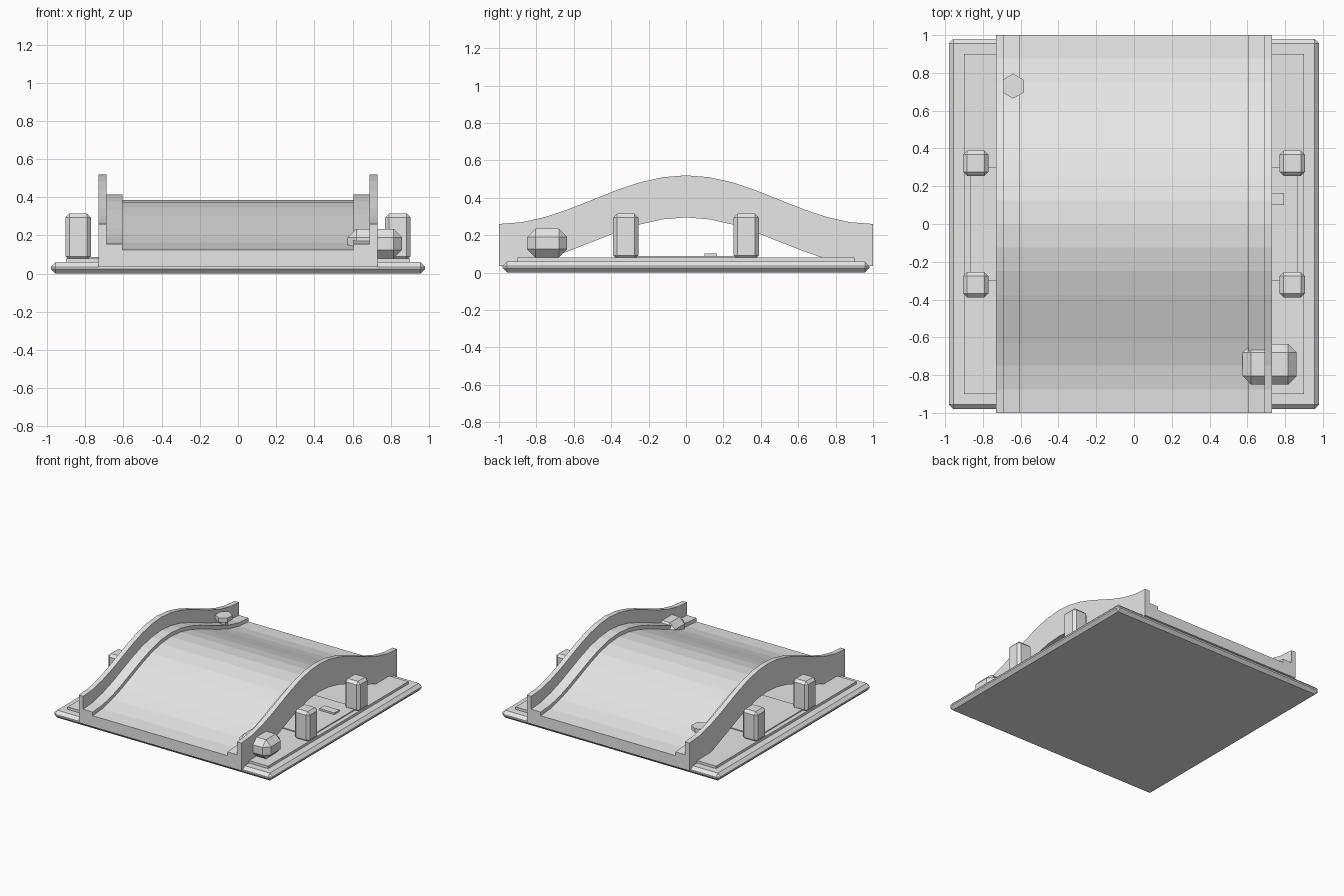
import bpy, bmesh
from math import cos, pi

cube = bpy.data.objects.get("Cube")
if cube:
    bpy.data.objects.remove(cube, do_unlink=True)

stone = bpy.data.materials.new("light_grey_stone")
stone.use_nodes = True
GREY = (0.8, 0.8, 0.8, 1)
stone.diffuse_color = GREY
stone.node_tree.nodes["Principled BSDF"].inputs["Base Color"].default_value = GREY


def finish(name, bm):
    bmesh.ops.recalc_face_normals(bm, faces=bm.faces)
    mesh = bpy.data.meshes.new(name)
    bm.to_mesh(mesh)
    bm.free()
    mesh.materials.append(stone)
    obj = bpy.data.objects.new(name, mesh)
    bpy.context.collection.objects.link(obj)
    return obj


def box(name, low, high, bevel=0):
    """Box between two corners, with optional chamfered edges."""
    bm = bmesh.new()
    bmesh.ops.create_cube(bm, size=1)
    for v in bm.verts:
        v.co = [(a + b) / 2 + c * (b - a) for a, b, c in zip(low, high, v.co)]
    if bevel:
        bmesh.ops.bevel(bm, geom=bm.edges[:], offset=bevel, segments=1,
                        affect='EDGES', profile=0.5)
    return finish(name, bm)


def rise(y):
    """Height of the bridge underside along its length."""
    return 0.165 + 0.13 * cos(pi * y)


# Base slab with two stepped plates
box("base_slab", (-0.98, -0.98, 0), (0.98, 0.98, 0.06), 0.024)
box("ground_plate", (-0.9, -0.9, 0.05), (0.9, 0.9, 0.08))
box("channel_plate", (-0.865, -0.3, 0.07), (0.865, 0.3, 0.088))

# Bridge: cross-section with walls and kerbs, swept over the arch
half = [(0.73, 0), (0.73, 0.225), (0.69, 0.225), (0.69, 0.12),
        (0.605, 0.12), (0.605, 0.09)]
section = half + [(-x, z) for x, z in reversed(half)]
STEPS = 16
bm = bmesh.new()
rings = []
for i in range(STEPS + 1):
    y = -1 + 2 * i / STEPS
    rings.append([bm.verts.new((x, y, z + rise(y))) for x, z in section])
count = len(section)
for a, b in zip(rings, rings[1:]):
    for j in range(count):
        k = (j + 1) % count
        bm.faces.new((a[j], a[k], b[k], b[j]))
bm.faces.new(rings[0])
bm.faces.new(rings[-1])
finish("arched_bridge", bm)

# Four chamfered posts beside the bridge
for sx, side in ((1, "left"), (-1, "right")):
    for sy, end in ((1, "back"), (-1, "front")):
        x, y = sx * 0.838, sy * 0.322
        box(f"{end}_{side}_post", (x - 0.067, y - 0.067, 0.07),
            (x + 0.067, y + 0.067, 0.315), 0.021)

# Boulder wedged through the front wall, and a small loose tile
box("boulder", (0.575, -0.85, 0.08), (0.86, -0.635, 0.235), 0.045)
box("loose_tile", (0.66, 0.1, 0.08), (0.795, 0.165, 0.102))

# Hexagonal stone with a tapered foot on the back kerb
bm = bmesh.new()
levels = []
for radius, z in ((0.03, 0.18), (0.035, 0.225), (0.066, 0.24), (0.066, 0.275)):
    ring = bmesh.ops.create_circle(bm, segments=6, radius=radius)["verts"]
    for v in ring:
        v.co.x -= 0.64
        v.co.y += 0.73
        v.co.z = z
    levels.append(ring)
for a, b in zip(levels, levels[1:]):
    for j in range(6):
        k = (j + 1) % 6
        bm.faces.new((a[j], a[k], b[k], b[j]))
bm.faces.new(levels[0])
bm.faces.new(levels[-1])
finish("hexagonal_stone", bm)
